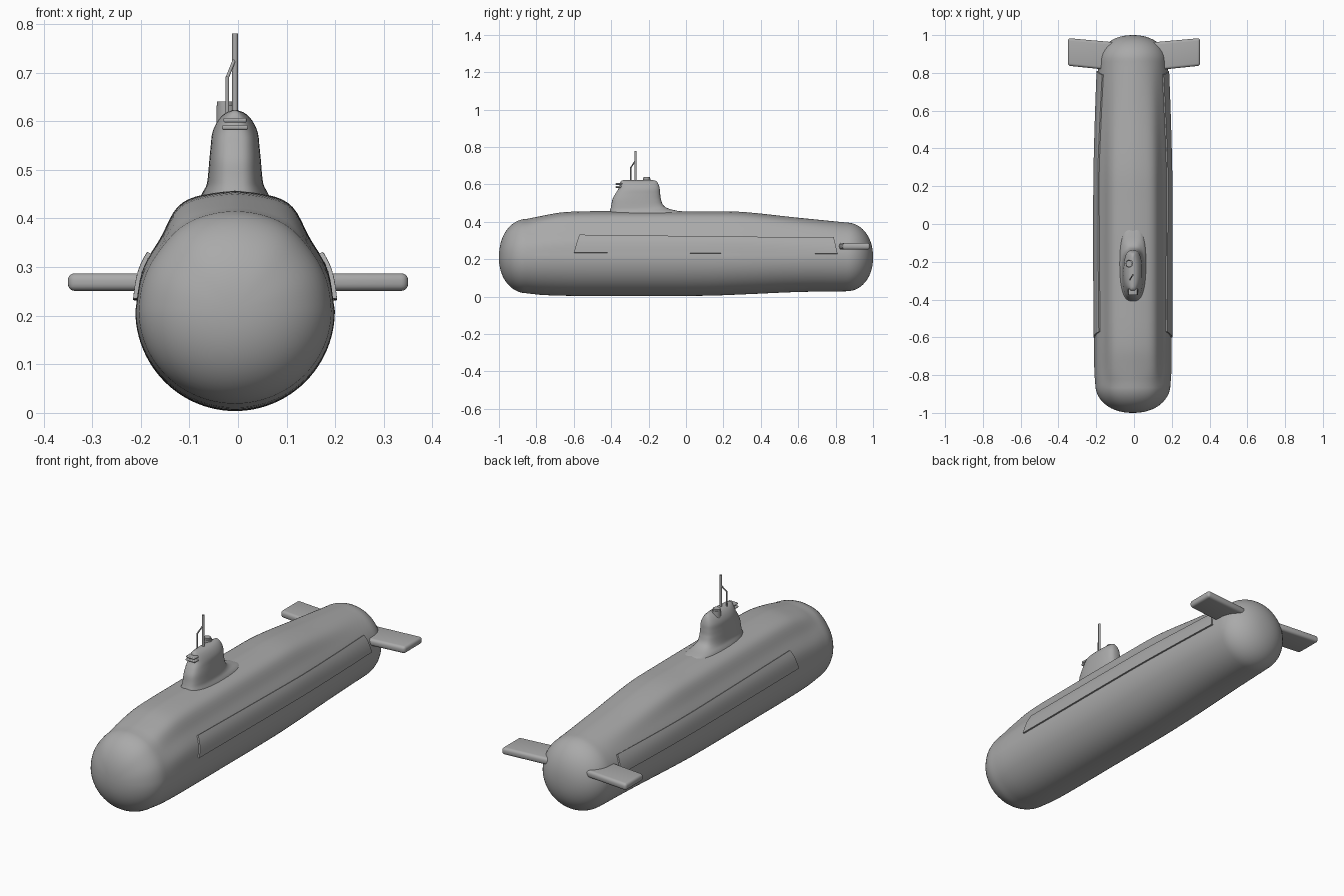
import bpy, bmesh, math
from mathutils import Vector

cube = bpy.data.objects.get("Cube")
if cube:
    bpy.data.objects.remove(cube, do_unlink=True)

grey = bpy.data.materials.new("hull grey")
grey.use_nodes = True
grey.diffuse_color = (0.4, 0.4, 0.4, 1)
grey.node_tree.nodes["Principled BSDF"].inputs["Base Color"].default_value = (0.4, 0.4, 0.4, 1)
CX = -0.006  # hull centreline


def finish(name, bm, angle=40):
    bmesh.ops.recalc_face_normals(bm, faces=bm.faces)
    mesh = bpy.data.meshes.new(name)
    bm.to_mesh(mesh)
    bm.free()
    mesh.materials.append(grey)
    obj = bpy.data.objects.new(name, mesh)
    bpy.context.collection.objects.link(obj)
    bpy.ops.object.select_all(action="DESELECT")
    obj.select_set(True)
    bpy.context.view_layer.objects.active = obj
    bpy.ops.object.shade_smooth_by_angle(angle=math.radians(angle))
    return obj


def loft(name, rings, angle=40):
    bm = bmesh.new()
    rows = [[bm.verts.new(p) for p in ring] for ring in rings]
    for a, b in zip(rows, rows[1:]):
        for i in range(len(a)):
            j = (i + 1) % len(a)
            bm.faces.new((a[i], a[j], b[j], b[i]))
    bm.faces.new(rows[0])
    bm.faces.new(rows[-1])
    return finish(name, bm, angle)


def spline(points, t):
    """Smooth curve through rows keyed by their first value."""
    n = len(points)
    i = next((k for k in range(n - 2) if t < points[k + 1][0]), n - 2)
    p, q = points[i], points[i + 1]
    o, r = points[max(i - 1, 0)], points[min(i + 2, n - 1)]
    h = q[0] - p[0]
    u = max(0, min(1, (t - p[0]) / h))
    out = []
    for k in range(1, len(p)):
        m0 = (q[k] - o[k]) / (q[0] - o[0]) * h
        m1 = (r[k] - p[k]) / (r[0] - p[0]) * h
        out.append((2*u**3 - 3*u*u + 1) * p[k] + (u**3 - 2*u*u + u) * m0
                   + (3*u*u - 2*u**3) * q[k] + (u**3 - u*u) * m1)
    return out


# Hull stations: y, half width, keel height, deck height, casing amount
stations = [(-0.85, 0.199, 0.018, 0.416, 0.25), (-0.78, 0.204, 0.01, 0.43, 0.8),
            (-0.65, 0.205, 0.005, 0.452, 1), (-0.4, 0.205, 0.004, 0.457, 1),
            (0.1, 0.205, 0.005, 0.456, 1), (0.3, 0.203, 0.012, 0.453, 0.9),
            (0.6, 0.194, 0.025, 0.422, 0.5), (0.86, 0.183, 0.029, 0.396, 0)]
# Upper half of the section with the deck casing: angle, x, z in unit size
casing = [(0, 1, 0), (0.35, 0.93, 0.34), (0.7, 0.74, 0.62), (0.95, 0.6, 0.84),
          (1.12, 0.46, 0.93), (1.35, 0.22, 0.98), (math.pi / 2, 0, 1)]
N = 96


def hull_point(y, a, scale=1.0, grow=0.0):
    w, low, high, amount = spline(stations, y)
    mid = 0.21
    c, s = math.cos(a), math.sin(a)
    if s > 0:
        x, z = spline(casing, math.asin(min(1, s)))
        x = math.copysign(x, c)
        x, z = c + (x - c) * amount, s + (z - s) * amount
        z *= high - mid
    else:
        x, z = c, s * (mid - low)
    return Vector((CX + (x * w + c * grow) * scale, y, mid + (z + s * grow) * scale))


def hull_ring(y, scale=1.0, at=None):
    ring = [hull_point(y, 2 * math.pi * i / N, scale) for i in range(N)]
    for p in ring:
        p.y = y if at is None else at
    return ring


STEPS = 14
y0, y1 = stations[0][0], stations[-1][0]
rings = []
for i in range(STEPS):      # bow dome
    t = (0.02 + 0.98 * i / STEPS) * math.pi / 2
    rings.append(hull_ring(y0, math.sin(t) ** 0.92, y0 - 0.15 * math.cos(t)))
rings += [hull_ring(y0 + (y1 - y0) * i / 56) for i in range(57)]
for i in reversed(range(STEPS)):      # stern dome
    t = (0.02 + 0.98 * i / STEPS) * math.pi / 2
    rings.append(hull_ring(y1, math.sin(t) ** 0.92, y1 + 0.14 * math.cos(t)))
loft("hull", rings, 50)

# Long raised flank plates along the lower sides
for side, name in ((1, "left_flank_plate"), (-1, "right_flank_plate")):
    rings = []
    for i in range(37):
        t = i / 36
        ring = []
        for grow, order in ((0.008, range(9)), (-0.01, reversed(range(9)))):
            for k in order:
                f = k / 8
                y = (-0.6 + 1.41 * t) * (1 - f) + (-0.57 + 1.36 * t) * f
                top, low = 0.185 + 0.006 * t, 0.088 + 0.018 * t
                z = top + (low - top) * f
                radius = 0.21 - spline(stations, y)[1]
                a = math.asin((z - 0.21) / (radius + 0.01 and 0.21 - spline(stations, y)[2]))
                p = hull_point(y, a, 1, grow)
                p.x = CX + side * (p.x - CX)
                ring.append(p)
        rings.append(ring)
    loft(name, rings, 30)

# Sail: height, half width, front y, rear y
sail = [(0.43, 0.078, -0.413, 0.02), (0.455, 0.066, -0.408, -0.03), (0.468, 0.059, -0.404, -0.085),
        (0.485, 0.056, -0.4, -0.118), (0.52, 0.053, -0.393, -0.134), (0.55, 0.05, -0.378, -0.138),
        (0.575, 0.047, -0.362, -0.14), (0.595, 0.039, -0.356, -0.145), (0.61, 0.028, -0.352, -0.152),
        (0.619, 0.016, -0.347, -0.16), (0.623, 0.004, -0.335, -0.175)]
rings = []
for i in range(41):
    z = sail[0][0] + (sail[-1][0] - sail[0][0]) * i / 40
    w, front, rear = spline(sail, z)
    ring = []
    for k in range(48):
        c, s = math.cos(2 * math.pi * k / 48), math.sin(2 * math.pi * k / 48)
        x = math.copysign(abs(c) ** 0.65, c) * w
        y = (front + rear) / 2 + math.copysign(abs(s) ** 0.85, s) * (rear - front) / 2
        ring.append((CX + x, y, z))
    rings.append(ring)
loft("sail", rings, 50)


def rod(name, a, b, radius, sides=12):
    a, b = Vector(a), Vector(b)
    bm = bmesh.new()
    bmesh.ops.create_cone(bm, cap_ends=True, segments=sides, radius1=radius,
                          radius2=radius, depth=(b - a).length)
    turn = (b - a).to_track_quat("Z", "Y").to_matrix()
    for v in bm.verts:
        v.co = turn @ v.co + (a + b) / 2
    return finish(name, bm)


def slab(name, corners, low, high, bevel):
    bm = bmesh.new()
    bottom = bm.faces.new([bm.verts.new((x, y, low)) for x, y in corners])
    grown = bmesh.ops.extrude_face_region(bm, geom=[bottom])
    for v in grown["geom"]:
        if isinstance(v, bmesh.types.BMVert):
            v.co.z = high
    bmesh.ops.recalc_face_normals(bm, faces=bm.faces)
    bmesh.ops.bevel(bm, geom=bm.edges[:], offset=bevel, segments=4, profile=0.5, affect="EDGES")
    return finish(name, bm, 35)


# Stern planes
for side, name in ((1, "left_stern_plane"), (-1, "right_stern_plane")):
    slab(name, [(side * x, y) for x, y in ((0.08, 0.81), (0.35, 0.838), (0.35, 0.984), (0.08, 0.96))],
         0.251, 0.287, 0.014)

# Masts and sail fittings
rod("main_mast", (-0.006, -0.27, 0.58), (-0.006, -0.27, 0.78), 0.006)
rod("short_mast", (-0.022, -0.295, 0.58), (-0.022, -0.295, 0.692), 0.004)
rod("mast_brace", (-0.022, -0.295, 0.69), (-0.008, -0.272, 0.725), 0.0035)
rod("hatch_tower", (-0.024, -0.21, 0.58), (-0.024, -0.21, 0.632), 0.02, 24)
rod("hatch_lid", (-0.026, -0.21, 0.63), (-0.026, -0.21, 0.64), 0.017, 24)
for name, z, half in (("lower_bow_rail", 0.587, 0.027), ("upper_bow_rail", 0.602, 0.024)):
    slab(name, [(CX - half, -0.376), (CX + half, -0.376), (CX + half, -0.34), (CX - half, -0.34)],
         z - 0.005, z + 0.005, 0.004)
